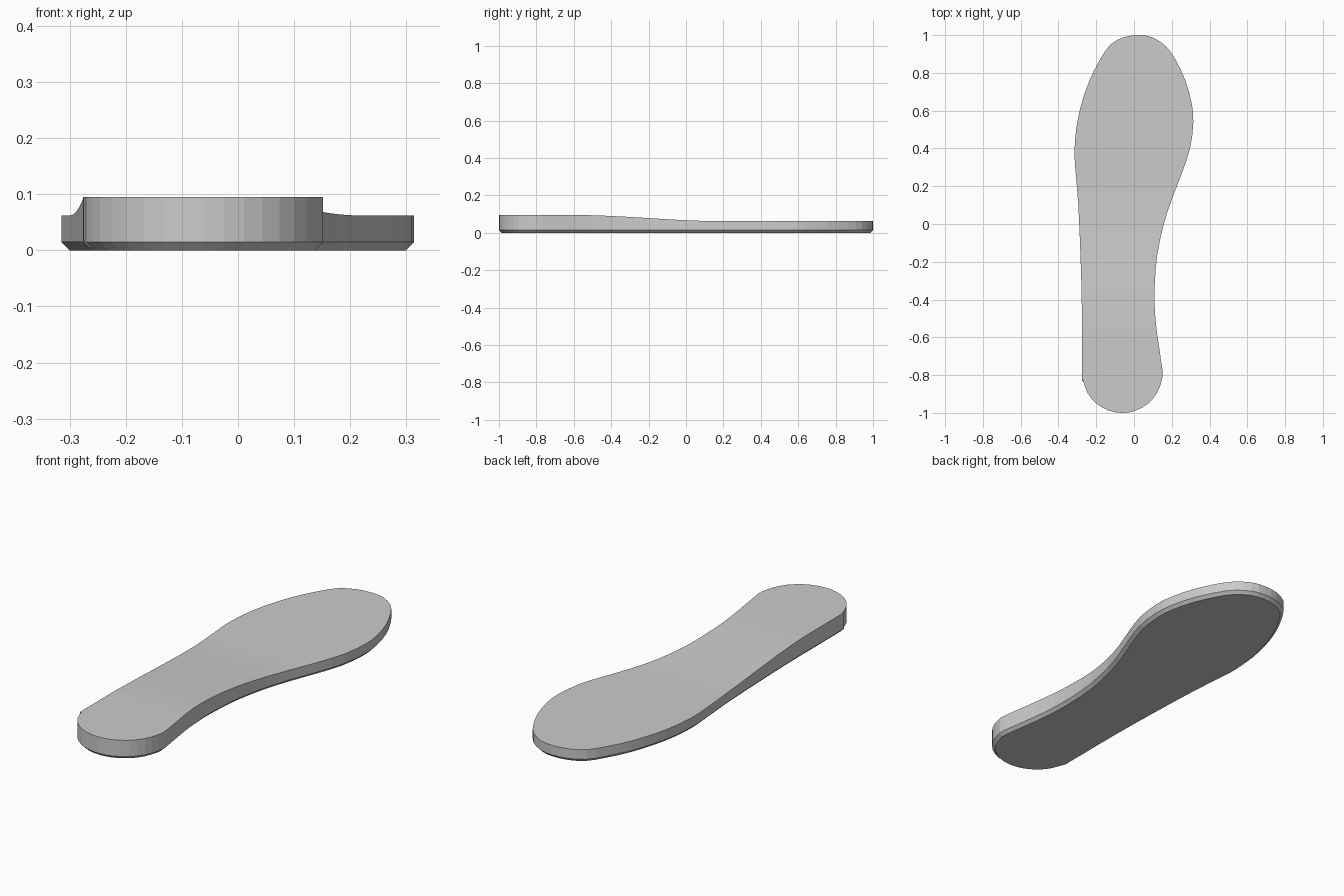
import bpy, bmesh, math
from mathutils import Vector

if "Cube" in bpy.data.objects:
    bpy.data.objects.remove(bpy.data.objects["Cube"])

# Outline control points: outer side, toe, inner side (clockwise from heel)
side = [(-.276, -.8), (-.276, -.45), (-.284, -.15), (-.295, .1), (-.311, .3), (-.315, .39),
        (-.305, .51), (-.28, .63), (-.236, .76), (-.18, .87), (-.125, .95), (-.05, .99),
        (.03, 1), (.1, .987), (.17, .94), (.22, .87), (.272, .76), (.305, .64), (.314, .54),
        (.297, .4), (.25, .26), (.2, .13), (.155, -.01), (.122, -.17), (.11, -.32),
        (.11, -.45), (.122, -.58), (.15, -.77)]
# Heel arc
heel = [(-.062 + .212 * math.cos(math.radians(a)), -.79 + .21 * math.sin(math.radians(a)))
        for a in range(-10, -171, -20)]
ctrl = [Vector(p) for p in side + heel]


def smooth_loop(pts):
    """Closed Catmull-Rom curve with one extra point per span."""
    out = []
    for i, p in enumerate(pts):
        q, before, after = (pts[(i + k) % len(pts)] for k in (1, -1, 2))
        out += [p, (p + q) * .5625 - (before + after) * .0625]
    return out


def inset(pts, d):
    out = []
    for i, p in enumerate(pts):
        t = (pts[(i + 1) % len(pts)] - pts[i - 1]).normalized()
        out.append(p + Vector((t.y, -t.x)) * d)
    return out


def top_height(y):
    """High heel easing down to a thin forefoot."""
    t = min(max((y + .6) / .8, 0), 1)
    return .095 - .033 * t * t * (3 - 2 * t)


outline = smooth_loop(ctrl)
n = len(outline)
bm = bmesh.new()
rings = [[bm.verts.new((p.x, p.y, z)) for p in loop]
         for loop, z in ((inset(outline, .015), 0), (outline, .015), (outline, .095))]
bm.faces.new(rings[0])
bm.faces.new(rings[2][::-1])
for a, b in zip(rings, rings[1:]):
    for i in range(n):
        j = (i + 1) % n
        bm.faces.new((a[i], b[i], b[j], a[j]))

# Cut across the sole so the top can follow the height curve
for k in range(17):
    bmesh.ops.bisect_plane(bm, geom=bm.verts[:] + bm.edges[:] + bm.faces[:],
                           plane_co=(0, -.6 + k * .05, 0), plane_no=(0, 1, 0))
for v in bm.verts:
    if v.co.z > .09:
        v.co.z = top_height(v.co.y)
bmesh.ops.recalc_face_normals(bm, faces=bm.faces[:])

mesh = bpy.data.meshes.new("shoe_sole")
bm.to_mesh(mesh)
bm.free()
sole = bpy.data.objects.new("shoe_sole", mesh)
bpy.context.collection.objects.link(sole)
